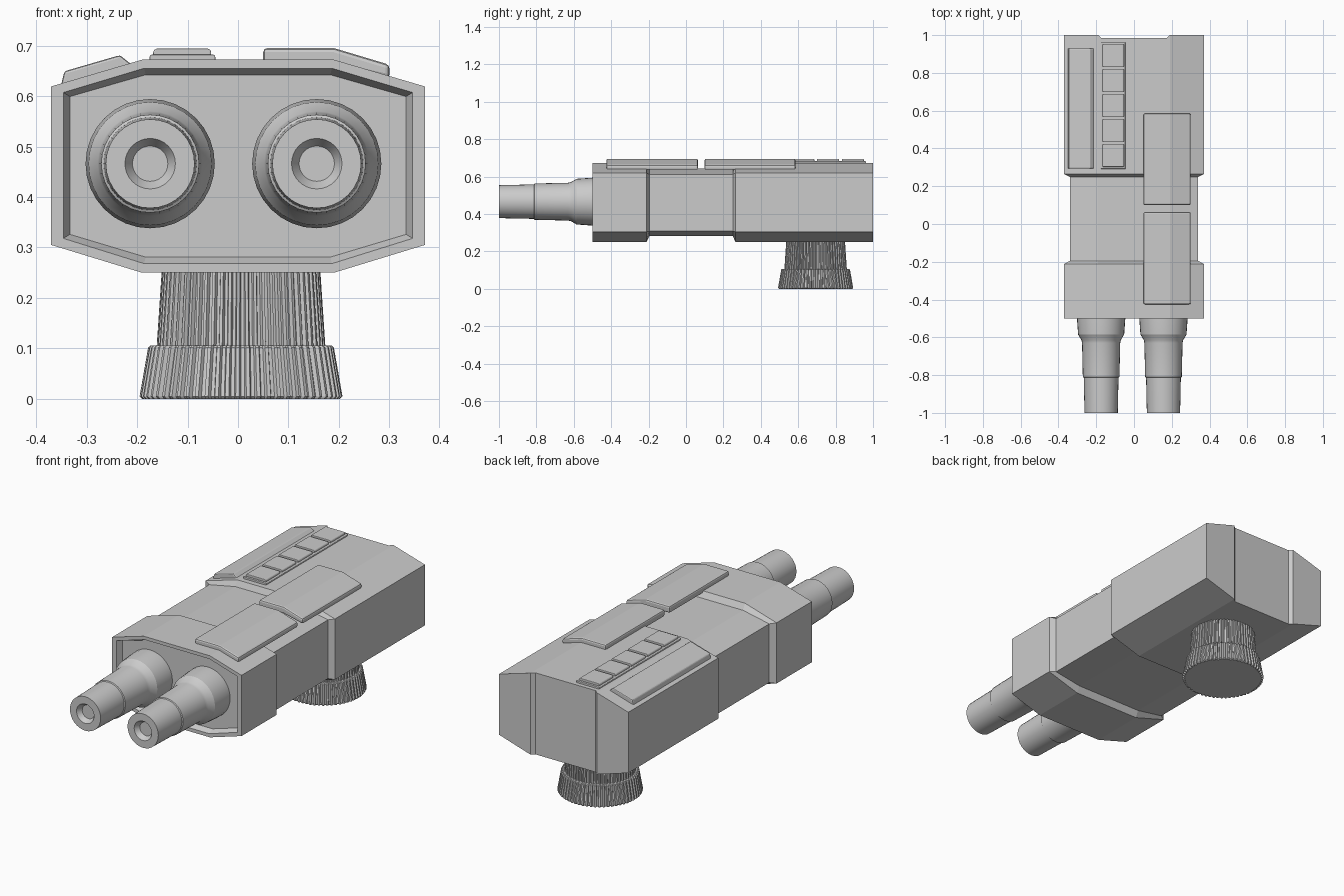
import bpy, bmesh, math

if "Cube" in bpy.data.objects:
    bpy.data.objects.remove(bpy.data.objects["Cube"])


def finish(name, bm, bevel=0.0, smooth=None):
    bmesh.ops.recalc_face_normals(bm, faces=bm.faces)
    me = bpy.data.meshes.new(name)
    bm.to_mesh(me)
    bm.free()
    ob = bpy.data.objects.new(name, me)
    bpy.context.collection.objects.link(ob)
    if bevel:
        m = ob.modifiers.new("bevel", 'BEVEL')
        m.width, m.segments = bevel, 2
        m.limit_method, m.angle_limit = 'ANGLE', math.radians(30)
    if smooth:
        bpy.ops.object.select_all(action='DESELECT')
        ob.select_set(True)
        bpy.context.view_layer.objects.active = ob
        bpy.ops.object.shade_smooth_by_angle(angle=math.radians(smooth))
    return ob


def loft(name, rings, end_cap=None, **kw):
    """Skin equal-length point rings and cap both ends."""
    bm = bmesh.new()
    vs = [[bm.verts.new(p) for p in r] for r in rings]
    n = len(vs[0])
    for a, b in zip(vs, vs[1:]):
        for i in range(n):
            j = (i + 1) % n
            bm.faces.new((a[i], a[j], b[j], b[i]))
    bm.faces.new(vs[0])
    for f in end_cap or [range(n)]:
        bm.faces.new([vs[-1][i] for i in f])
    return finish(name, bm, **kw)


def prism(name, profile, y0, y1, bevel):
    return loft(name, [[(x, y, z) for x, z in profile] for y in (y0, y1)], bevel=bevel)


# Housing: faceted section, recessed front, waisted middle, shallow back channel
def section(y, w, zb, sb, st, zt, c=0.19, dent=0.0):
    d, yd = c - 0.018, y - dent
    return [(-w, y, sb), (-c, y, zb), (-d, yd, zb), (d, yd, zb), (c, y, zb), (w, y, sb),
            (w, y, st), (c, y, zt), (d, yd, zt), (-d, yd, zt), (-c, y, zt), (-w, y, st)]


full = (0.37, 0.25, 0.305, 0.619, 0.672)
waist = (0.34, 0.283, 0.308, 0.612, 0.642)
loft("housing", [
    section(-0.47, 0.333, 0.281, 0.326, 0.599, 0.642, 0.183),
    section(-0.50, 0.346, 0.268, 0.318, 0.607, 0.655, 0.186),
    section(-0.50, *full),
    section(-0.212, *full),
    section(-0.195, *waist),
    section(0.25, *waist),
    section(0.264, *full),
    section(1.0, *full, dent=0.016),
], end_cap=[(0, 1, 10, 11), (1, 2, 9, 10), (2, 3, 8, 9), (3, 4, 7, 8), (4, 5, 6, 7)])


# Barrels: stepped, tapering tubes with a shallow conical bore
def circle(x, y, z, r, n=32):
    return [(x + r * math.cos(2 * math.pi * i / n), y, z + r * math.sin(2 * math.pi * i / n))
            for i in range(n)]


barrel = [(-0.465, 0.128), (-0.5, 0.128), (-0.585, 0.122), (-0.615, 0.104), (-0.63, 0.101),
          (-0.81, 0.097), (-0.813, 0.092), (-1.0, 0.088), (-1.0, 0.05), (-0.975, 0.035)]
for side, x in (("left", -0.174), ("right", 0.156)):
    loft(side + "_barrel", [circle(x, y, 0.466, r) for y, r in barrel], smooth=25)


# Ribbed mounting knob under the rear
def ribbed(z, r, teeth=60, depth=0.008):
    pts = []
    for i in range(teeth):
        for f, d in ((0.0, depth), (0.35, depth), (0.5, 0), (0.85, 0)):
            a = 2 * math.pi * (i + f) / teeth
            pts.append((0.006 + (r - d) * math.cos(a), 0.693 + (r - d) * math.sin(a), z))
    return pts


loft("mount_knob", [ribbed(z, r) for z, r in (
    (0.0, 0.196), (0.005, 0.201), (0.102, 0.184), (0.106, 0.18), (0.106, 0.167), (0.27, 0.156))])

# Folded cover plates on the right of the top
cover = [(0.05, 0.66), (0.05, 0.695), (0.19, 0.695), (0.3, 0.662), (0.3, 0.635), (0.19, 0.66)]
prism("front_cover_plate", cover, -0.425, 0.063, 0.008)
prism("rear_cover_plate", cover, 0.1, 0.585, 0.008)

# Sloped side panel on the left of the top
prism("side_panel", [(-0.352, 0.615), (-0.344, 0.649), (-0.234, 0.681), (-0.208, 0.66)],
      0.293, 0.93, 0.005)


# Button strip with five square buttons
def slab(x0, x1, z0, z1, inset):
    return [(x0, z0), (x0, z1 - inset), (x0 + inset, z1), (x1 - inset, z1), (x1, z1 - inset), (x1, z0)]


prism("button_strip", slab(-0.175, -0.045, 0.66, 0.682, 0.003), 0.292, 0.962, 0.002)
for i in range(5):
    y = 0.362 + 0.1325 * i
    prism(f"button_{i + 1}", slab(-0.168, -0.053, 0.675, 0.694, 0.005), y - 0.059, y + 0.059, 0.003)
